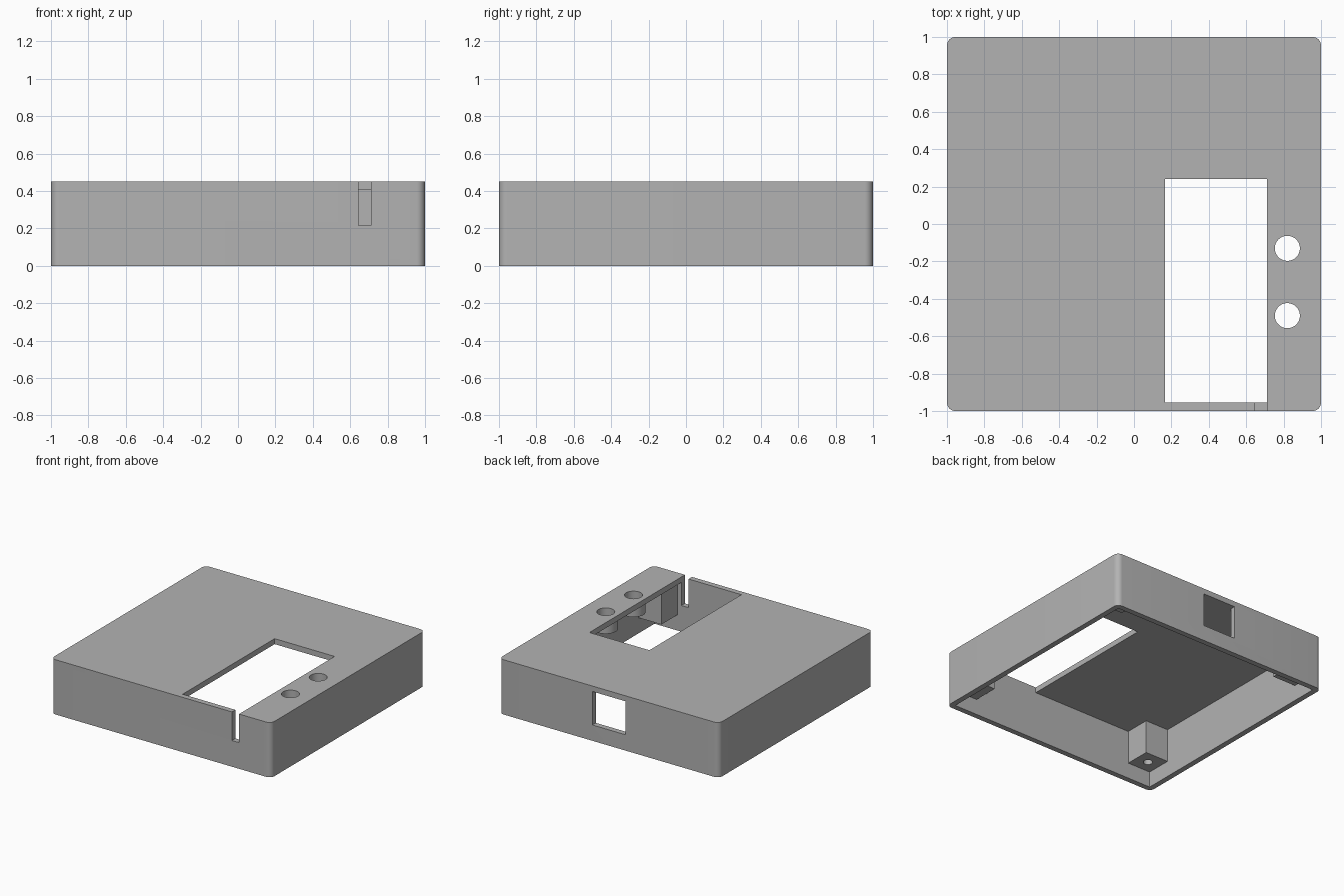
import bpy

if "Cube" in bpy.data.objects:
    bpy.data.objects.remove(bpy.data.objects["Cube"])

HEIGHT, WALL, ROOF = 0.45, 0.045, 0.405   # ROOF = underside of the top plate
INNER = 1 - WALL

grey = bpy.data.materials.new("plain grey")
grey.use_nodes = True
grey.diffuse_color = (0.45, 0.45, 0.45, 1)
grey.node_tree.nodes["Principled BSDF"].inputs["Base Color"].default_value = (0.45, 0.45, 0.45, 1)


def finish(name):
    obj = bpy.context.object
    obj.name = name
    bpy.ops.object.transform_apply(location=False, rotation=False, scale=True)
    obj.data.materials.append(grey)
    return obj


def box(name, x, y, z):
    """Box from three (low, high) ranges."""
    ranges = (x, y, z)
    bpy.ops.mesh.primitive_cube_add(size=1, location=[(a + b) / 2 for a, b in ranges])
    bpy.context.object.scale = [b - a for a, b in ranges]
    return finish(name)


def cylinder(name, x, y, z, radius):
    bpy.ops.mesh.primitive_cylinder_add(vertices=48, radius=radius, depth=z[1] - z[0],
                                        location=(x, y, sum(z) / 2))
    return finish(name)


def apply_modifier(obj, mod):
    bpy.ops.object.select_all(action="DESELECT")
    bpy.context.view_layer.objects.active = obj
    obj.select_set(True)
    bpy.ops.object.modifier_apply(modifier=mod.name)


def cut(obj, cutter):
    mod = obj.modifiers.new("cut", "BOOLEAN")
    mod.operation, mod.solver, mod.object = "DIFFERENCE", "EXACT", cutter
    apply_modifier(obj, mod)
    bpy.data.objects.remove(cutter)


# Outer case with rounded upright edges
case = box("case_shell", (-1, 1), (-1, 1), (0, HEIGHT))
weights = case.data.attributes.new("bevel_weight_edge", "FLOAT", "EDGE")
for edge in case.data.edges:
    a, b = (case.data.vertices[i].co for i in edge.vertices)
    weights.data[edge.index].value = float(abs(a.z - b.z) > 0.1)
bevel = case.modifiers.new("round corners", "BEVEL")
bevel.limit_method, bevel.width, bevel.segments = "WEIGHT", 0.045, 8
apply_modifier(case, bevel)

# Hollow inside, open at the bottom
cut(case, box("hollow", (-INNER, INNER), (-INNER, INNER), (-0.1, ROOF)))
# Display window in the top, cable slot in the front, socket opening in the back
cut(case, box("window", (0.165, 0.71), (-INNER, 0.24), (0.3, 0.6)))
cut(case, box("slot", (0.645, 0.71), (-1.1, -0.94), (0.215, 0.6)))
cut(case, box("socket", (-0.15, 0.15), (0.9, 1.1), (0.13, ROOF)))

# Button holes, each with a guide tube under the top
for label, y in (("front", -0.49), ("back", -0.13)):
    cut(case, cylinder("hole", 0.82, y, (0.3, 0.6), 0.067))
    tube = cylinder(label + "_button_tube", 0.82, y, (0.31, ROOF + 0.005), 0.09)
    cut(tube, cylinder("bore", 0.82, y, (0.2, 0.6), 0.067))

# Screw posts in the four inside corners
parts = {-1: ("right", "front"), 1: ("left", "back")}
for sx in (-1, 1):
    for sy in (-1, 1):
        spans = [sorted((s * (INNER - 0.21), s * (INNER + 0.005))) for s in (sx, sy)]
        post = box(f"{parts[sy][1]}_{parts[sx][0]}_screw_post", *spans, (0.13, ROOF + 0.005))
        cut(post, cylinder("screw_hole", sx * 0.85, sy * 0.85, (0, 0.35), 0.035))

# Smooth the round parts, keep hard edges crisp
bpy.ops.object.select_all(action="DESELECT")
for obj in bpy.context.scene.objects:
    if obj.type == "MESH":
        obj.select_set(True)
        bpy.context.view_layer.objects.active = obj
bpy.ops.object.shade_smooth_by_angle()
